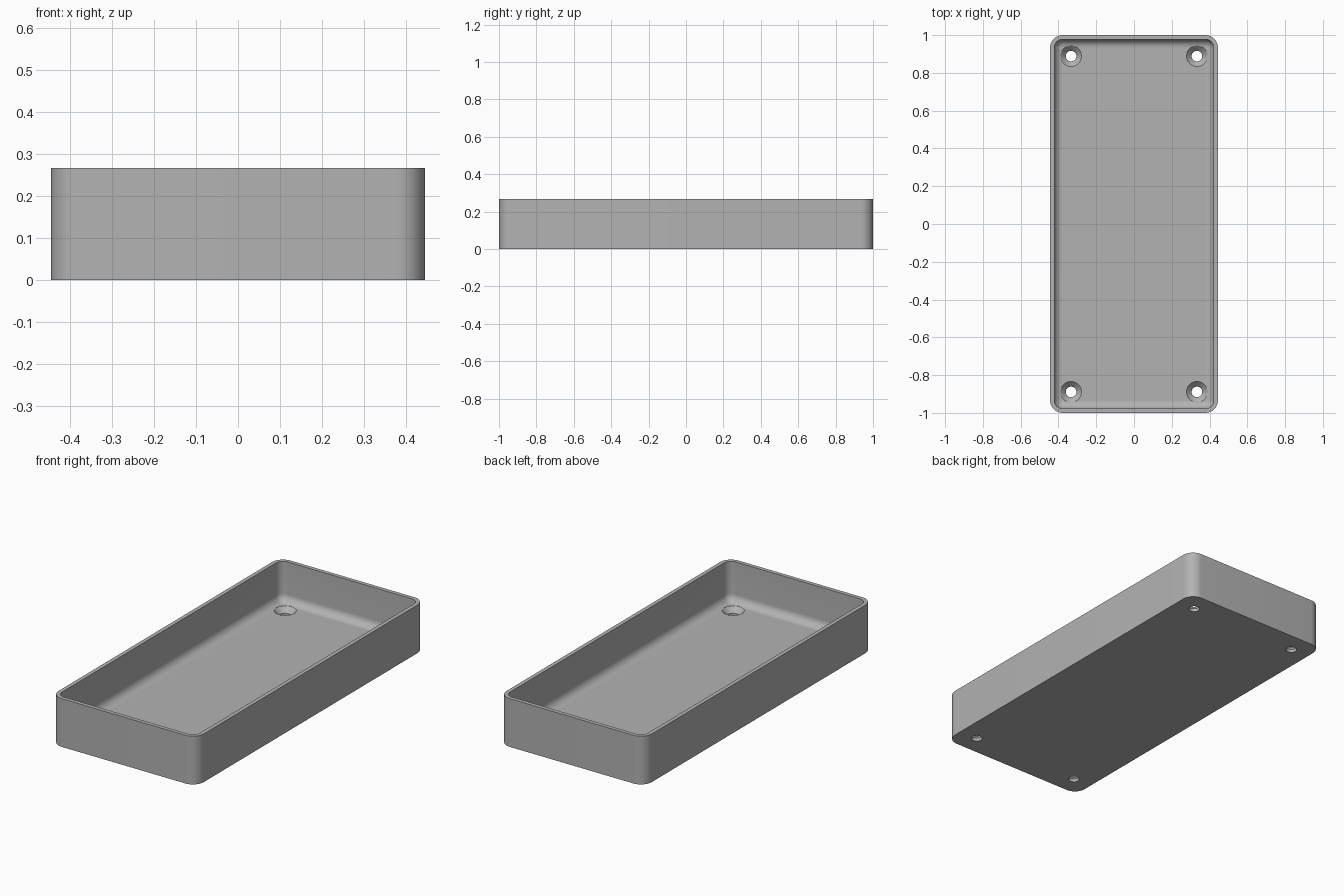
import bpy
import bmesh
from math import sin, cos, pi

old = bpy.data.objects.get("Cube")
if old:
    bpy.data.objects.remove(old, do_unlink=True)

HALF_X, HALF_Y, HEIGHT = 0.4444, 1.0, 0.2667
CORNER, WALL, FLOOR = 0.0667, 0.0222, 0.0444
FILLET = CORNER - WALL
STEPS = 12

grey = bpy.data.materials.new("plain grey")
grey.use_nodes = True
colour = (0.45, 0.45, 0.45, 1)
grey.diffuse_color = colour
grey.node_tree.nodes["Principled BSDF"].inputs["Base Color"].default_value = colour


def make_object(name, bm):
    bmesh.ops.remove_doubles(bm, verts=bm.verts, dist=0.00001)
    bmesh.ops.recalc_face_normals(bm, faces=bm.faces)
    mesh = bpy.data.meshes.new(name)
    bm.to_mesh(mesh)
    bm.free()
    mesh.materials.append(grey)
    obj = bpy.data.objects.new(name, mesh)
    bpy.context.collection.objects.link(obj)
    return obj


def rounded_ring(bm, inset, z):
    """Rounded rectangle, parallel to the outer wall."""
    r = CORNER - inset
    cx, cy = HALF_X - CORNER, HALF_Y - CORNER
    ring = []
    for quarter, (sx, sy) in enumerate([(1, 1), (-1, 1), (-1, -1), (1, -1)]):
        for i in range(STEPS + 1):
            a = (quarter + i / STEPS) * pi / 2
            ring.append(bm.verts.new((sx * cx + r * cos(a), sy * cy + r * sin(a), z)))
    return ring


def loft(bm, rings):
    """Skin the rings in order and cap both ends."""
    for a, b in zip(rings, rings[1:]):
        for i in range(len(a)):
            j = (i + 1) % len(a)
            bm.faces.new((a[i], a[j], b[j], b[i]))
    bm.faces.new(rings[0])
    bm.faces.new(rings[-1])


# Tray: outer wall, rim, inner wall, and the rounded join to the floor
bm = bmesh.new()
profile = [(0, 0), (0, HEIGHT), (WALL, HEIGHT)]
for i in range(STEPS + 1):
    a = i / STEPS * pi / 2
    profile.append((WALL + FILLET * 0.99 * (1 - cos(a)), FLOOR + FILLET * (1 - sin(a))))
loft(bm, [rounded_ring(bm, inset, z) for inset, z in profile])
tray = make_object("tray", bm)

# Countersunk screw holes in the four floor corners
bm = bmesh.new()
hole_profile = [(0.028, -0.05), (0.028, FLOOR - 0.0275), (0.0555, FLOOR), (0.0555, 0.12)]
for sx in (-1, 1):
    for sy in (-1, 1):
        rings = []
        for r, z in hole_profile:
            rings.append([bm.verts.new((sx * 0.3333 + r * cos(k * pi / 24),
                                        sy * 0.8889 + r * sin(k * pi / 24), z))
                          for k in range(48)])
        loft(bm, rings)
cutter = make_object("screw_hole_cutter", bm)
cutter.hide_render = True

cut = tray.modifiers.new("screw holes", "BOOLEAN")
cut.operation = "DIFFERENCE"
cut.solver = "EXACT"
cut.object = cutter

bpy.ops.object.select_all(action="DESELECT")
tray.select_set(True)
bpy.context.view_layer.objects.active = tray
bpy.ops.object.modifier_apply(modifier=cut.name)
bpy.data.objects.remove(cutter, do_unlink=True)
bpy.ops.object.shade_smooth_by_angle(angle=pi / 6)
